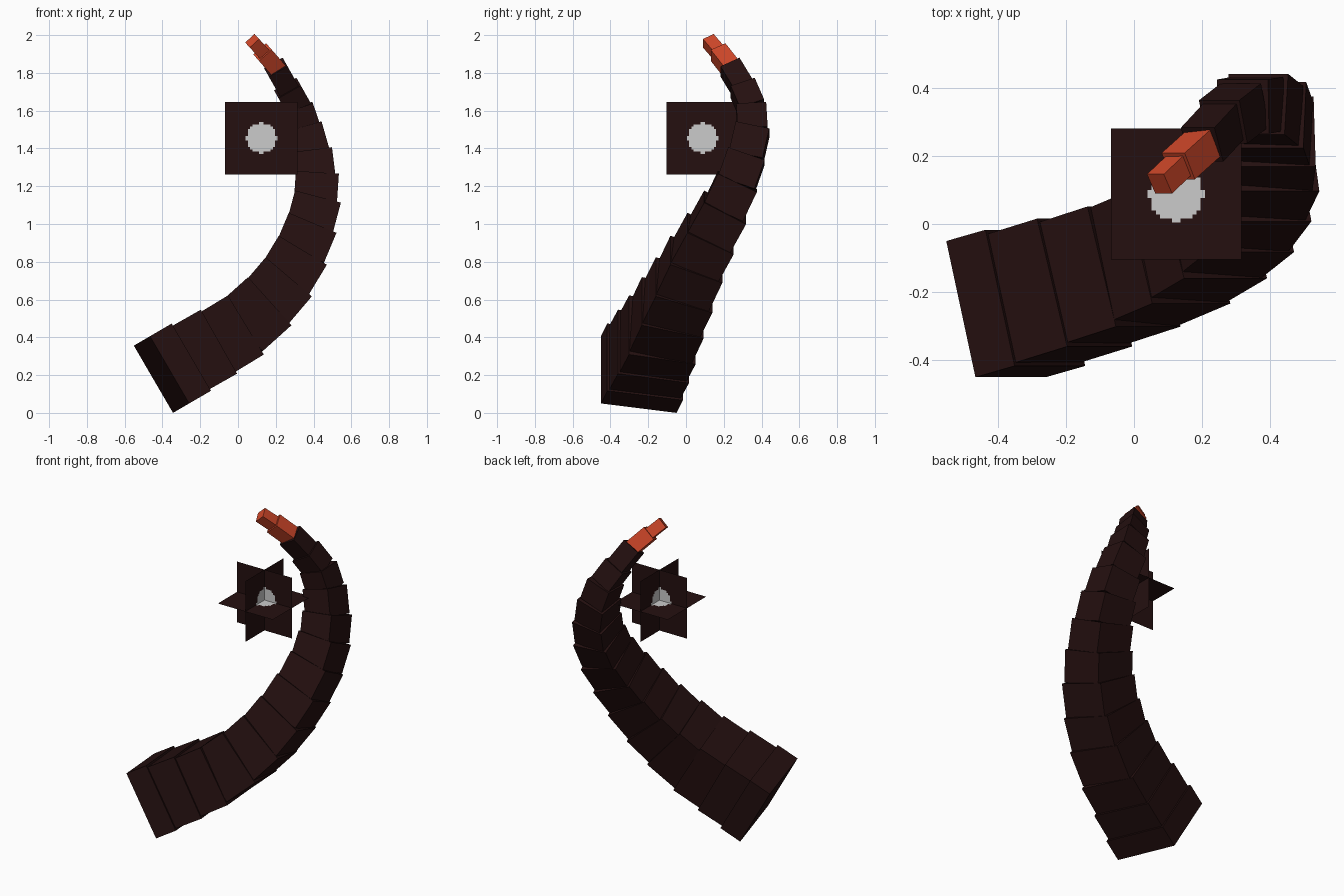
import bpy, bmesh
from mathutils import Vector, Matrix

if "Cube" in bpy.data.objects:
    bpy.data.objects.remove(bpy.data.objects["Cube"], do_unlink=True)


def make_material(name, rgb):
    mat = bpy.data.materials.new(name)
    mat.use_nodes = True
    colour = (*rgb, 1.0)
    mat.diffuse_color = colour
    mat.node_tree.nodes["Principled BSDF"].inputs["Base Color"].default_value = colour
    return mat


dark_brown = make_material("dark brown", (0.018, 0.005, 0.005))
ember_orange = make_material("ember orange", (0.62, 0.062, 0.022))
pale_grey = make_material("pale grey", (0.6, 0.6, 0.6))


def add_object(name, bm, materials):
    mesh = bpy.data.meshes.new(name)
    bm.to_mesh(mesh)
    bm.free()
    for mat in materials:
        mesh.materials.append(mat)
    obj = bpy.data.objects.new(name, mesh)
    bpy.context.collection.objects.link(obj)
    return obj


def segment(name, start, end, width, overlap, mat):
    """Square box from start to end, rolled so one side stays level with y."""
    along = (end - start).normalized()
    start = start - along * overlap
    side = along.cross(Vector((0, 1, 0))).normalized()
    depth = along.cross(side)
    turn = Matrix((side, depth, along)).transposed().to_4x4()
    size = Matrix.Diagonal((width, width, (end - start).length, 1))
    bm = bmesh.new()
    bmesh.ops.create_cube(bm, size=1, matrix=Matrix.Translation((start + end) / 2) @ turn @ size)
    bmesh.ops.recalc_face_normals(bm, faces=bm.faces)
    return add_object(name, bm, [mat])


# Curling tentacle: joints along the centre line, from the base to the tip
joints = [Vector(p) for p in (
    (-.405, -.25, .203), (-.29, -.217, .27), (-.145, -.172, .352), (0, -.125, .44),
    (.13, -.07, .557), (.232, -.01, .677), (.314, .055, .813), (.371, .13, .949),
    (.408, .207, 1.088), (.417, .272, 1.225), (.4, .32, 1.36), (.36, .352, 1.5),
    (.32, .345, 1.617), (.262, .3, 1.72), (.2, .233, 1.83), (.13, .17, 1.91),
    (.075, .118, 1.97))]
last = len(joints) - 2
for i, (start, end) in enumerate(zip(joints, joints[1:])):
    glowing = i > last - 2
    width = 0.412 - 0.023 * i
    segment(f"{'glowing_tip' if glowing else 'tentacle_segment'}_{i + 1}", start, end, width,
            width * 0.09 if i else 0, ember_orange if glowing else dark_brown)

# Three crossed square cards, each with a stepped pale disc in the middle
CARD, CELLS = 0.384, 32
centre = Matrix.Translation((0.124, 0.088, 1.455))
for name, axis in (("level_card", None), ("front_card", "X"), ("side_card", "Y")):
    turn = Matrix.Rotation(1.5707963, 4, axis) if axis else Matrix.Identity(4)
    bm = bmesh.new()
    bmesh.ops.create_grid(bm, x_segments=CELLS, y_segments=CELLS, size=CARD / 2)
    for face in bm.faces:
        inside = face.calc_center_median().length < CARD / CELLS * 6.6
        face.material_index = 1 if inside else 0
    bmesh.ops.transform(bm, matrix=centre @ turn, verts=bm.verts)
    add_object(name, bm, [dark_brown, pale_grey])
